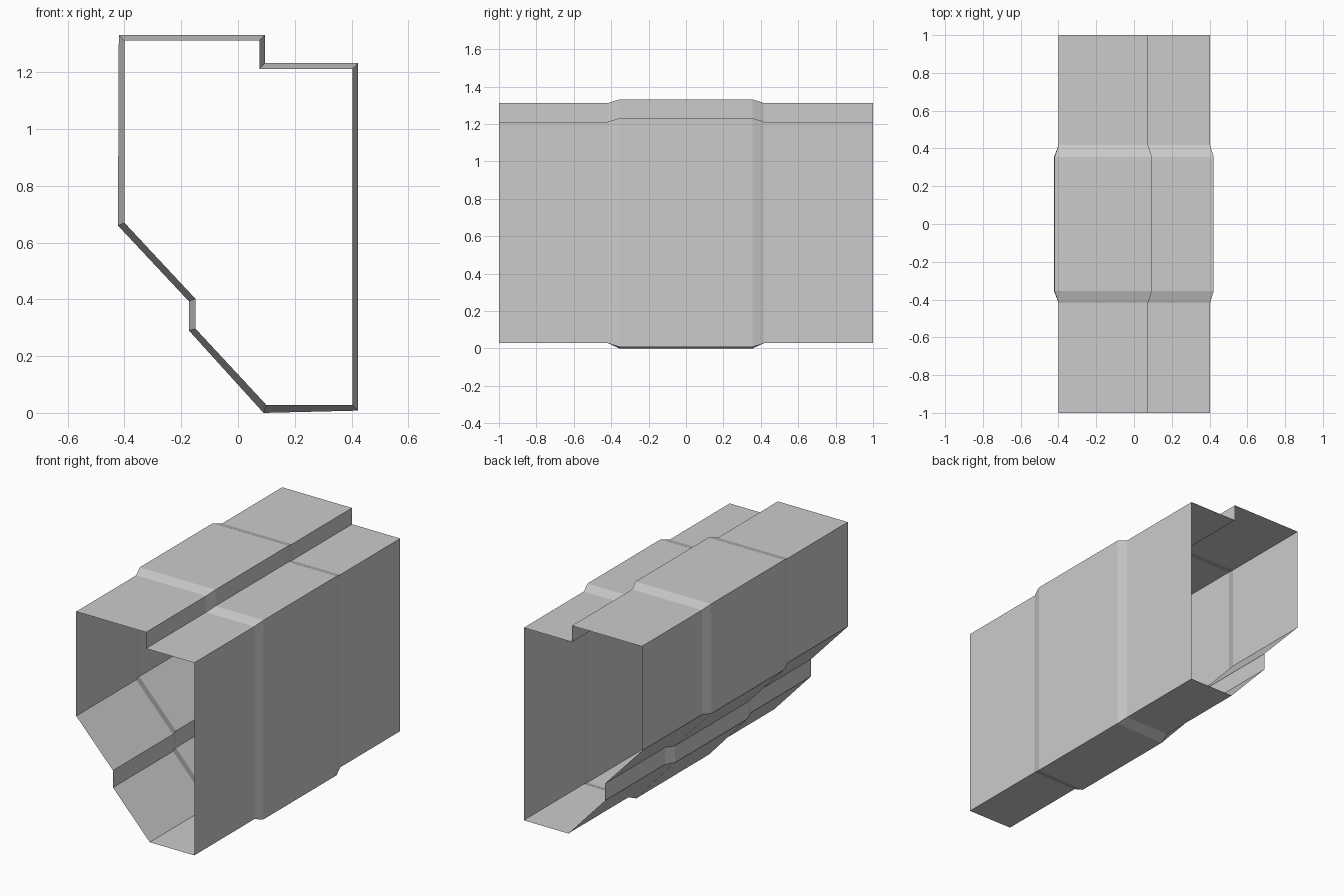
import bpy
import bmesh

if "Cube" in bpy.data.objects:
    bpy.data.objects.remove(bpy.data.objects["Cube"], do_unlink=True)

# Cross-sections (x, z), clockwise from the top left corner
END = [(-0.40, 1.312), (0.075, 1.312), (0.075, 1.212), (0.403, 1.212), (0.403, 0.028),
       (0.10, 0.028), (-0.15, 0.297), (-0.15, 0.402), (-0.40, 0.67)]
COLLAR = [(-0.42, 1.332), (0.095, 1.332), (0.095, 1.232), (0.422, 1.232), (0.422, 0.008),
          (0.09, 0.0), (-0.173, 0.29), (-0.173, 0.393), (-0.423, 0.66)]

# Stations along the length: narrow ends with a raised collar between them
STATIONS = [(-1, END), (-0.417, END), (-0.355, COLLAR),
            (0.355, COLLAR), (0.417, END), (1, END)]

grey = bpy.data.materials.new("light grey")
grey.use_nodes = True
colour = (0.6, 0.6, 0.6, 1)
grey.diffuse_color = colour
grey.node_tree.nodes["Principled BSDF"].inputs["Base Color"].default_value = colour

# Open-ended sleeve: bridge each ring to the next
bm = bmesh.new()
rings = [[bm.verts.new((x, y, z)) for x, z in section] for y, section in STATIONS]
for a, b in zip(rings, rings[1:]):
    for i in range(len(a)):
        j = (i + 1) % len(a)
        bm.faces.new((a[i], a[j], b[j], b[i]))

mesh = bpy.data.meshes.new("sleeve")
bm.to_mesh(mesh)
bm.free()
mesh.materials.append(grey)
sleeve = bpy.data.objects.new("sleeve", mesh)
bpy.context.collection.objects.link(sleeve)
